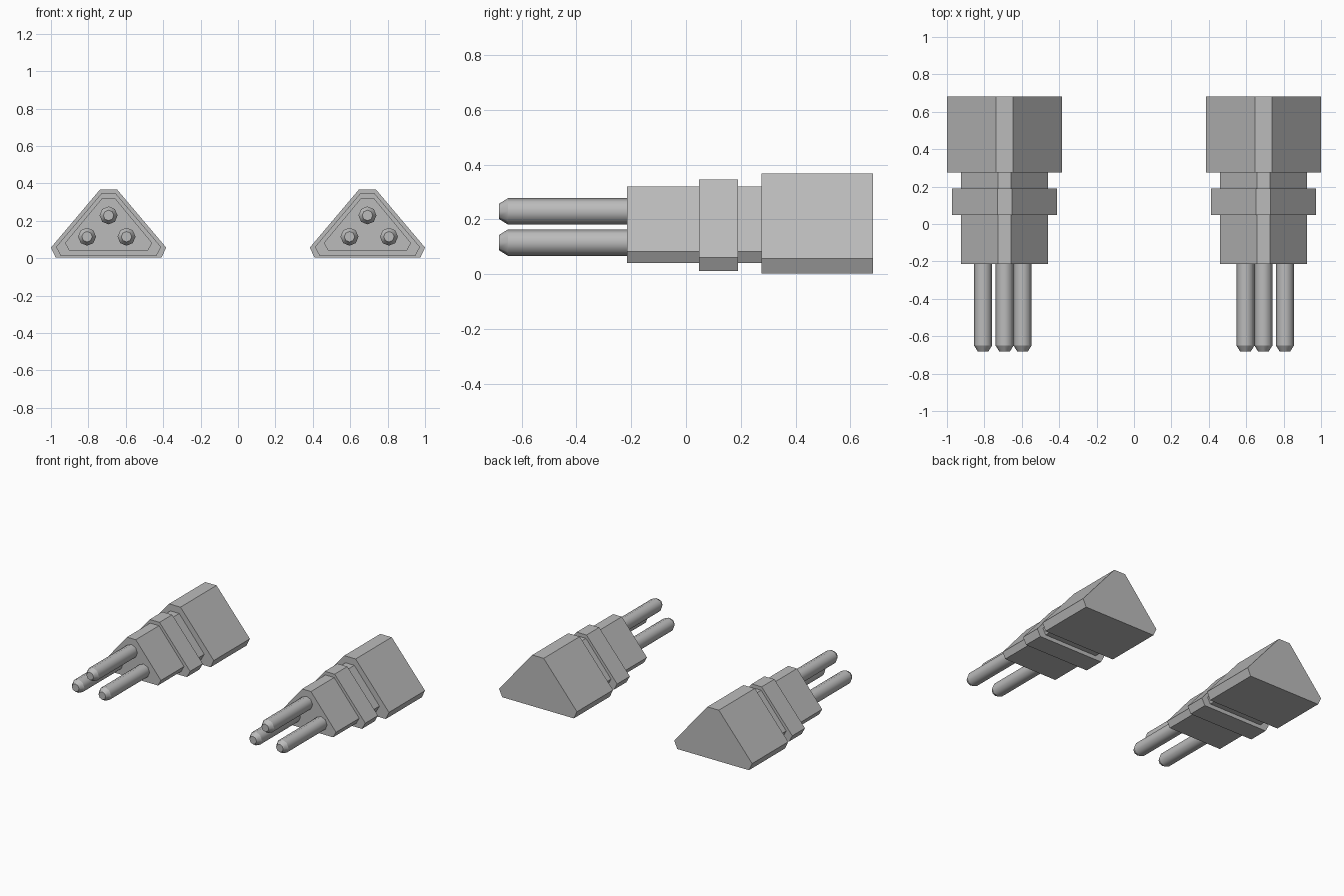
import bpy, bmesh, math
from mathutils import Matrix

cube = bpy.data.objects.get("Cube")
if cube:
    bpy.data.objects.remove(cube)

grey = bpy.data.materials.new("plain_grey")
grey.use_nodes = True
COLOUR = (0.5, 0.5, 0.5, 1)
grey.diffuse_color = COLOUR
grey.node_tree.nodes["Principled BSDF"].inputs["Base Color"].default_value = COLOUR

CENTRE = 0.692


def finish(name, bm):
    """Turn a bmesh into a named object in the shared material."""
    bmesh.ops.recalc_face_normals(bm, faces=bm.faces)
    mesh = bpy.data.meshes.new(name)
    bm.to_mesh(mesh)
    bm.free()
    mesh.materials.append(grey)
    obj = bpy.data.objects.new(name, mesh)
    bpy.context.collection.objects.link(obj)
    return obj


def prism(name, x, y0, y1, top, side, base, z_base, z_side, z_top):
    """Triangular block with cut corners, extruded along y."""
    half = [(top, z_top), (side, z_side), (base, z_base)]
    outline = half + [(-w, z) for w, z in reversed(half)]
    bm = bmesh.new()
    face = bm.faces.new([bm.verts.new((x + w, y0, z)) for w, z in outline])
    moved = bmesh.ops.extrude_face_region(bm, geom=[face], use_keep_orig=True)["geom"]
    bmesh.ops.translate(bm, vec=(0, y1 - y0, 0),
                        verts=[v for v in moved if isinstance(v, bmesh.types.BMVert)])
    finish(name, bm)


def pin(name, x, z, radius=0.048, sides=8):
    """Round pin along y with a chamfered front tip."""
    rings = [(-0.2, radius), (-0.65, radius), (-0.682, 0.028)]
    bm = bmesh.new()
    loops = [[bm.verts.new((x + r * math.sin(math.tau * i / sides), y,
                            z + r * math.cos(math.tau * i / sides)))
              for i in range(sides)] for y, r in rings]
    for a, b in zip(loops, loops[1:]):
        for i in range(sides):
            j = (i + 1) % sides
            bm.faces.new((a[i], a[j], b[j], b[i])).smooth = True
    bm.faces.new(loops[0])
    bm.faces.new(loops[-1])
    # Crisp rims, smooth round the barrel
    for loop in loops:
        for i in range(sides):
            bm.edges.get((loop[i], loop[(i + 1) % sides])).smooth = False
    finish(name, bm)


# Two mirrored plugs
for side, s in (("left", 1), ("right", -1)):
    x = s * CENTRE
    prism(side + "_body", x, -0.215, 0.28, 0.035, 0.233, 0.210, 0.040, 0.082, 0.320)
    prism(side + "_collar", x, 0.047, 0.19, 0.039, 0.281, 0.255, 0.012, 0.060, 0.345)
    prism(side + "_grip", x, 0.275, 0.682, 0.045, 0.308, 0.283, 0.003, 0.057, 0.368)
    pin(side + "_top_pin", x, 0.229)
    pin(side + "_inner_pin", x - s * 0.096, 0.115)
    pin(side + "_outer_pin", x + s * 0.115, 0.115)
